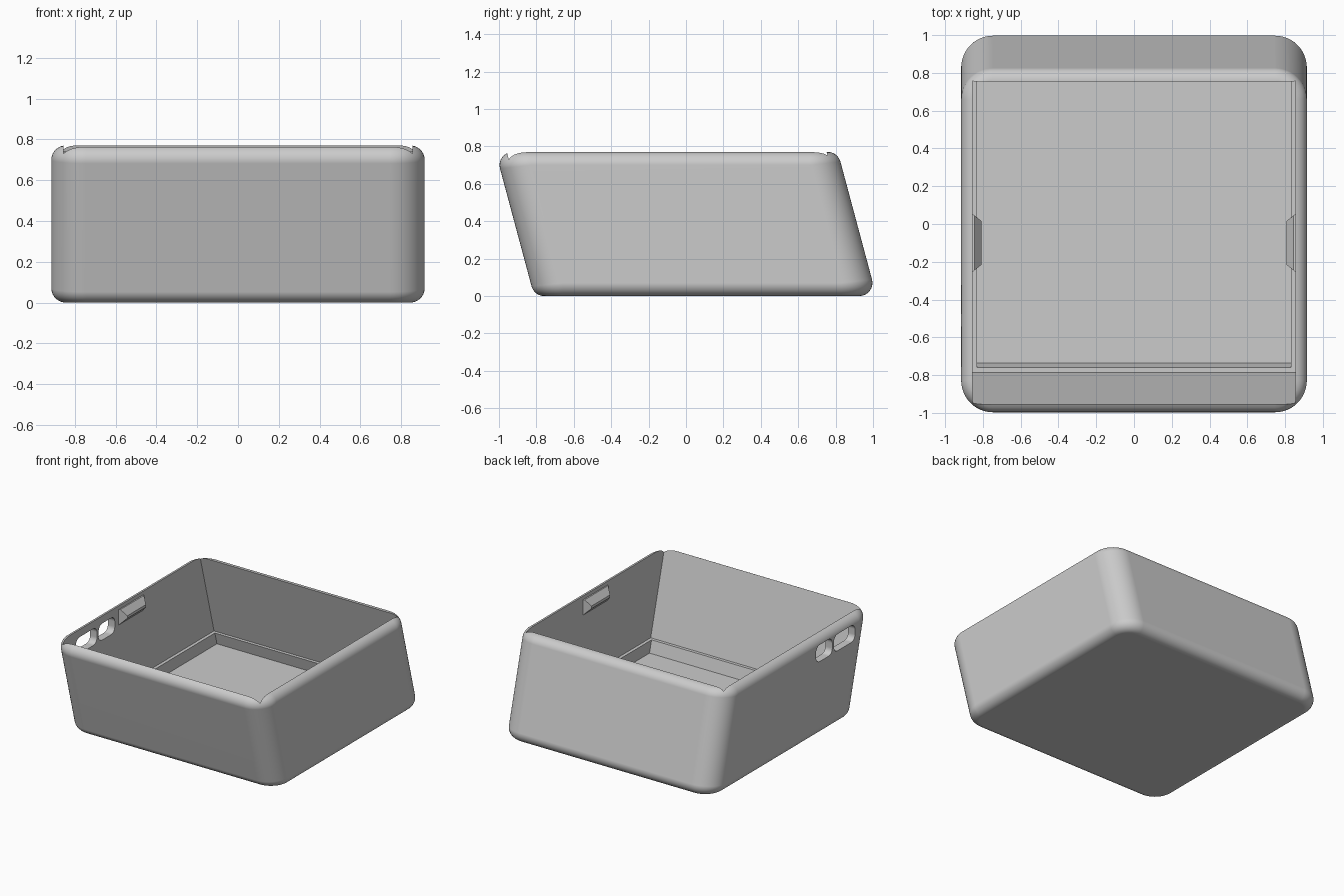
import bpy
import bmesh
from math import sin, cos, tan, pi, radians
from mathutils import Vector

if "Cube" in bpy.data.objects:
    bpy.data.objects.remove(bpy.data.objects["Cube"])

HEIGHT = 0.77
HALF = 0.915          # outer half width
WALL = 0.06
CORNER = 0.17         # radius of the upright corners
FILLET = 0.07         # radius of the top and bottom edges
LEAN = tan(radians(15))

grey = bpy.data.materials.new("light grey plastic")
grey.use_nodes = True
grey.diffuse_color = (0.6, 0.6, 0.6, 1)
grey.node_tree.nodes["Principled BSDF"].inputs["Base Color"].default_value = (0.6, 0.6, 0.6, 1)


def lean(x, y, z):
    """Tilt an upright point forward with height."""
    return Vector((x, y - LEAN * (z - HEIGHT / 2), z))


def loft(name, rings):
    """Skin equal closed rings and cap both ends."""
    bm = bmesh.new()
    loops = [[bm.verts.new(p) for p in ring] for ring in rings]
    n = len(loops[0])
    for a, b in zip(loops, loops[1:]):
        for i in range(n):
            j = (i + 1) % n
            bm.faces.new((a[i], a[j], b[j], b[i]))
    bm.faces.new(loops[0][::-1])
    bm.faces.new(loops[-1])
    bmesh.ops.recalc_face_normals(bm, faces=bm.faces)
    mesh = bpy.data.meshes.new(name)
    bm.to_mesh(mesh)
    bm.free()
    mesh.materials.append(grey)
    obj = bpy.data.objects.new(name, mesh)
    bpy.context.collection.objects.link(obj)
    return obj


def rounded_rect(hx, hy, r, steps):
    """Points of a rounded rectangle with their outward angles."""
    pts = []
    for k, (sx, sy) in enumerate(((1, 1), (-1, 1), (-1, -1), (1, -1))):
        for s in range(steps + 1):
            a = (k + s / steps) * pi / 2
            pts.append((sx * (hx - r) + r * cos(a), sy * (hy - r) + r * sin(a), a))
    return pts


def outer_ring(side, t):
    """One ring of the outer skin: t = 0 at the wall, 1 at the flat cap."""
    ring = []
    for x, y, a in rounded_rect(HALF, HALF, CORNER, 12):
        normal = Vector((cos(a), sin(a), LEAN * sin(a))).normalized()
        z = HEIGHT - FILLET if side > 0 else FILLET
        core = lean(x, y, z + FILLET * normal.z) - FILLET * normal
        ring.append(core + FILLET * normal.slerp(Vector((0, 0, side)), t))
    return ring


def leaning_box(name, half, z0, z1):
    corners = ((half, half), (-half, half), (-half, -half), (half, -half))
    return loft(name, [[lean(x, y, z) for x, y in corners] for z in (z0, z1)])


def slot(name, y0, y1, z0, z1):
    pts = rounded_rect((y1 - y0) / 2, (z1 - z0) / 2, 0.045, 6)
    return loft(name, [[(x, (y0 + y1) / 2 + p, (z0 + z1) / 2 + q) for p, q, a in pts]
                       for x in (-1.1, -0.7)])


# Outer tray body
N = 8
rings = [outer_ring(-1, 1 - i / N) for i in range(N + 1)]
rings += [outer_ring(1, i / N) for i in range(N + 1)]
tray = loft("tray_body", rings)

# Cavity, floor recess and the two side openings
cutters = [
    leaning_box("cavity_cutter", HALF - WALL, 0.124, 1),
    leaning_box("recess_cutter", 0.83, 0.03, 0.3),
    slot("front_slot_cutter", -0.78, -0.52, 0.58, 0.71),
    slot("rear_slot_cutter", -0.50, -0.30, 0.58, 0.71),
]
for c in cutters:
    mod = tray.modifiers.new(c.name, "BOOLEAN")
    mod.operation = "DIFFERENCE"
    mod.solver = "EXACT"
    mod.object = c
cut_mesh = bpy.data.meshes.new_from_object(
    tray.evaluated_get(bpy.context.evaluated_depsgraph_get()))
tray.modifiers.clear()
tray.data = cut_mesh
for c in cutters:
    bpy.data.objects.remove(c)

# Snap clips on the inner side walls
clips = []
for side, label in ((1, "left"), (-1, "right")):
    profile = ((0.87, 0.74), (0.845, 0.74), (0.807, 0.69), (0.807, 0.67), (0.855, 0.62), (0.87, 0.62))
    ends = []
    for sign in (-1, 1):
        ends.append([(side * x, -0.1 + sign * (0.115 + 0.8 * (x - 0.807)), z) for x, z in profile])
    clips.append(loft(label + "_clip", ends))

# Smooth shading with crisp cut edges
bpy.ops.object.select_all(action="DESELECT")
tray.select_set(True)
bpy.context.view_layer.objects.active = tray
bpy.ops.object.shade_smooth_by_angle(angle=radians(30))
weighted = tray.modifiers.new("even_shading", "WEIGHTED_NORMAL")
weighted.keep_sharp = True
